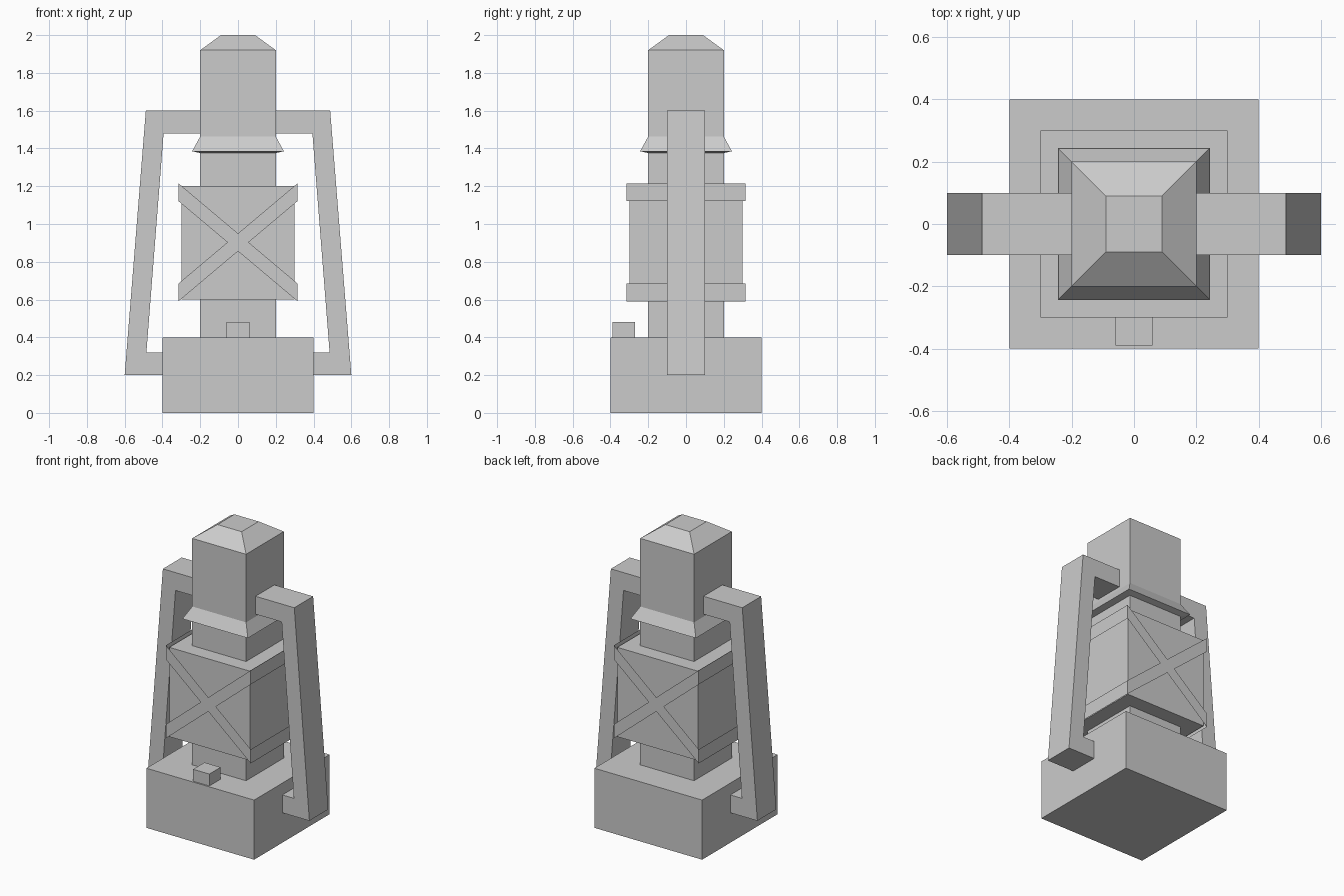
import bpy, bmesh

if "Cube" in bpy.data.objects:
    bpy.data.objects.remove(bpy.data.objects["Cube"])


def finish(name, bm):
    bmesh.ops.remove_doubles(bm, verts=bm.verts, dist=1e-5)
    bmesh.ops.recalc_face_normals(bm, faces=bm.faces)
    mesh = bpy.data.meshes.new(name)
    bm.to_mesh(mesh)
    bm.free()
    obj = bpy.data.objects.new(name, mesh)
    bpy.context.collection.objects.link(obj)
    return obj


def square_stack(name, profile, bottom=False, top=False):
    """Skin square rings given as (half width, height)."""
    bm = bmesh.new()
    rings = [[bm.verts.new((sx * r, sy * r, z))
              for sx, sy in ((-1, -1), (1, -1), (1, 1), (-1, 1))]
             for r, z in profile]
    for a, b in zip(rings, rings[1:]):
        for i in range(4):
            j = (i + 1) % 4
            bm.faces.new((a[i], a[j], b[j], b[i]))
    if bottom:
        bm.faces.new(rings[0][::-1])
    if top:
        bm.faces.new(rings[-1])
    return finish(name, bm)


def extrude_profile(name, points, y0, y1):
    """Closed solid from an x-z outline."""
    bm = bmesh.new()
    face = bm.faces.new([bm.verts.new((x, y0, z)) for x, z in points])
    new = bmesh.ops.extrude_face_region(bm, geom=[face])["geom"]
    verts = [g for g in new if isinstance(g, bmesh.types.BMVert)]
    bmesh.ops.translate(bm, verts=verts, vec=(0, y1 - y0, 0))
    return finish(name, bm)


# Lantern body, parts meeting edge to edge
square_stack("fuel_tank", [(.4, 0), (.4, .4), (.2, .4)], bottom=True)
square_stack("burner_neck", [(.2, .4), (.2, .6)])
square_stack("globe", [(.2, .6), (.3, .6), (.3, 1.2), (.2, 1.2)])
square_stack("chimney", [(.2, 1.2), (.2, 1.376), (.243, 1.385), (.2, 1.463),
                         (.2, 1.92), (.09, 2)], top=True)

# Filler knob on the tank
extrude_profile("filler_knob", [(-.06, .4), (.06, .4), (.06, .48), (-.06, .48)],
                -.39, -.27)

# Side frames, mirrored
arm = [(.4, .2), (.6, .2), (.488, 1.6), (.2, 1.6),
       (.2, 1.48), (.394, 1.48), (.485, .32), (.4, .32)]
for side, s in (("right", 1), ("left", -1)):
    extrude_profile(side + "_frame", [(s * x, z) for x, z in arm], -.1, .1)

# Thin guard: a cross on front and back joined by bands around the sides
h, mid, hi, lo = .315, .903, .312, .218
quarter = [(h, -lo), (.056, 0), (h, lo), (h, hi), (0, .047)]
half = quarter + [(-h, hi), (-h, lo), (-.056, 0)]
cross = half + [(-h, -lo), (-h, -hi), (0, -.047), (h, -hi)]
bm = bmesh.new()
for y in (-h, h):
    bm.faces.new([bm.verts.new((x, y, mid + z)) for x, z in cross])
for x in (-h, h):
    for s in (-1, 1):
        bm.faces.new([bm.verts.new((x, y, mid + s * z))
                      for y, z in ((-h, lo), (h, lo), (h, hi), (-h, hi))])
finish("globe_guard", bm)
